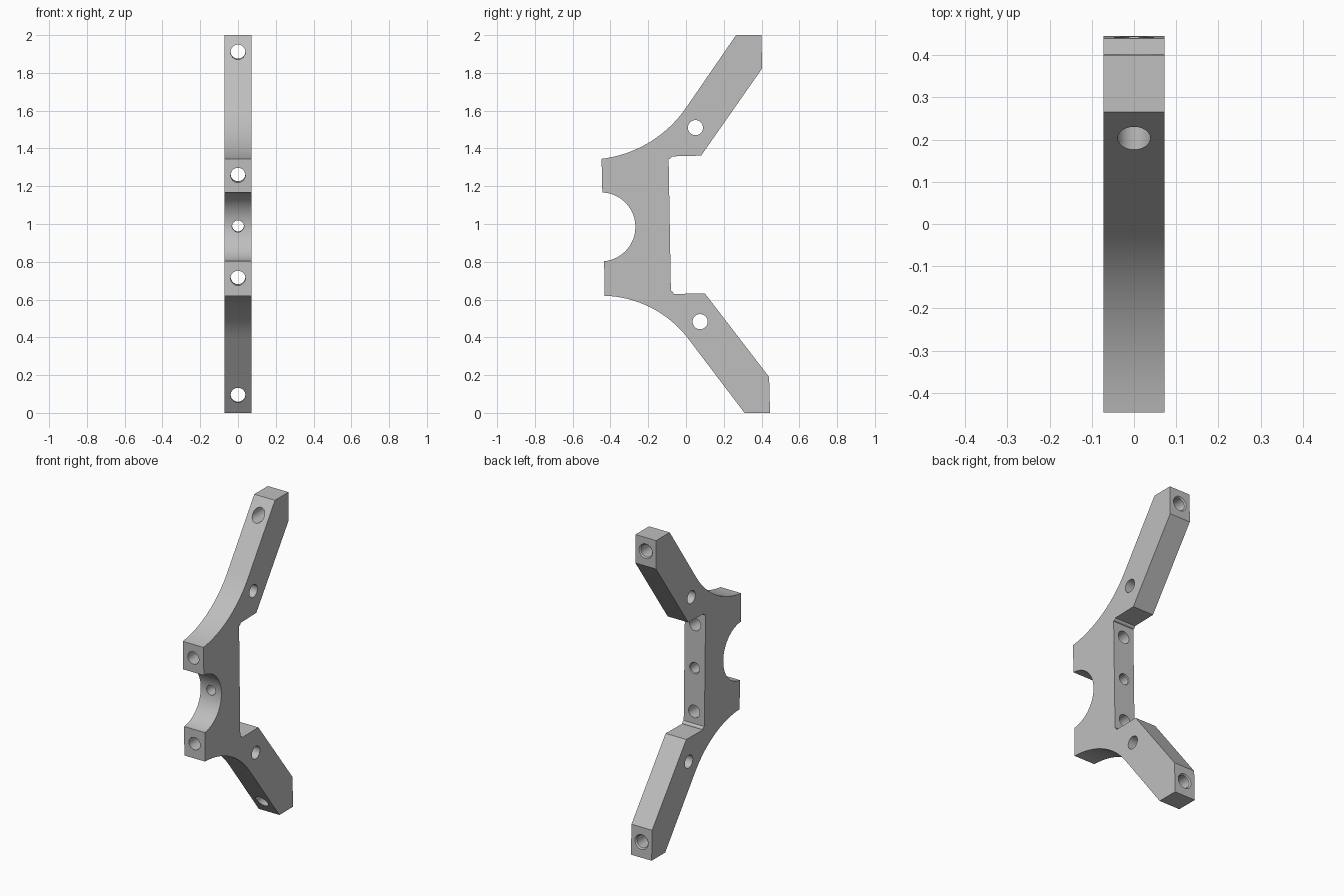
import bpy, bmesh, math
from mathutils import Vector, Matrix

cube = bpy.data.objects.get("Cube")
if cube:
    bpy.data.objects.remove(cube, do_unlink=True)

HALF_WIDTH = 0.072
TILT = math.radians(1.1)

grey = bpy.data.materials.new("plain grey")
grey.use_nodes = True
grey.diffuse_color = (0.52, 0.52, 0.52, 1)
grey.node_tree.nodes["Principled BSDF"].inputs["Base Color"].default_value = grey.diffuse_color


def arc(a, b, sag, steps):
    """Circular arc from a to b, bulging to the right of the chord by sag."""
    a, b = Vector(a), Vector(b)
    chord = b - a
    half = chord.length / 2
    side = Vector((chord.y, -chord.x)).normalized()
    radius = (half * half + sag * sag) / (2 * sag)
    centre = (a + b) / 2 + side * (sag - radius)
    sweep = 4 * math.atan(sag / half)
    start = a - centre
    return [centre + Matrix.Rotation(sweep * i / steps, 2) @ start for i in range(steps + 1)]


def make_object(name, bm):
    mesh = bpy.data.meshes.new(name)
    bmesh.ops.recalc_face_normals(bm, faces=bm.faces)
    bm.to_mesh(mesh)
    bm.free()
    mesh.materials.append(grey)
    obj = bpy.data.objects.new(name, mesh)
    bpy.context.collection.objects.link(obj)
    return obj


# Side outline (y, z): upper arm, hub with saddle, lower arm
outline = arc((-0.447, 1.345), (0.0, 1.615), 0.056, 24)
outline += [(0.265, 2), (0.4, 2), (0.402, 1.822), (0.08, 1.362)]
outline += arc((-0.077, 1.358), (-0.092, 1.343), 0.0044, 6)[::1]
outline += arc((-0.08, 0.645), (-0.065, 0.63), 0.0044, 6)
outline += [(0.1, 0.632), (0.44, 0.19), (0.445, 0), (0.31, 0)]
outline += arc((0.01, 0.395), (-0.432, 0.62), 0.056, 24)
outline += [(-0.433, 0.803)]
outline += arc((-0.433, 0.803), (-0.443, 1.167), 0.17, 40)[1:]

# The inner corners are hollow, so mirror each fillet across its chord
def hollow(points):
    a, b = points[0], points[-1]
    axis = (b - a).normalized()
    return [a + 2 * (p - a).dot(axis) * axis - (p - a) for p in points]


first = 29
outline[first:first + 7] = hollow(outline[first:first + 7])
outline[first + 7:first + 14] = hollow(outline[first + 7:first + 14])

bm = bmesh.new()
face = bm.faces.new([bm.verts.new((-HALF_WIDTH, p[0], p[1])) for p in outline])
extruded = bmesh.ops.extrude_face_region(bm, geom=[face], use_keep_orig=True)
bmesh.ops.translate(bm, vec=(2 * HALF_WIDTH, 0, 0),
                    verts=[v for v in extruded["geom"] if isinstance(v, bmesh.types.BMVert)])
bracket = make_object("bracket", bm)


def drill(point, axis, r1, r2, length):
    """Cut a round or tapered hole centred on point along axis."""
    cutter_bm = bmesh.new()
    turn = Vector(axis).to_track_quat('Z', 'Y').to_matrix().to_4x4()
    bmesh.ops.create_cone(cutter_bm, cap_ends=True, segments=32, radius1=r1, radius2=r2,
                          depth=length, matrix=Matrix.Translation(point) @ turn)
    cutter = make_object("hole_cutter", cutter_bm)
    cutter.hide_render = True
    cut = bracket.modifiers.new("hole", 'BOOLEAN')
    cut.operation, cut.solver, cut.object = 'DIFFERENCE', 'EXACT', cutter
    bpy.ops.object.modifier_apply(modifier=cut.name)
    bpy.data.objects.remove(cutter, do_unlink=True)


bpy.context.view_layer.objects.active = bracket
bracket.select_set(True)

# Cross holes through the arms
for y, z in ((0.05, 1.51), (0.075, 0.483)):
    drill((0, y, z), (1, 0, 0), 0.04, 0.04, 0.5)

# Front-to-back holes: middle y, z, radius
through = Vector((0, math.cos(TILT), math.sin(TILT)))
for y, z, r in ((0.3, 1.912, 0.039), (-0.26, 1.262, 0.039), (-0.18, 0.99, 0.031),
                (-0.26, 0.717, 0.039), (0.34, 0.096, 0.039)):
    drill((0, y, z), through, r, r, 0.8)

# Shallow countersinks at the back of the arm tips and the hub centre
for y, z, r in ((0.401, 1.914, 0.039), (0.442, 0.098, 0.039), (-0.083, 0.992, 0.031)):
    drill((0, y, z), through, r - 0.002, r + 0.016, 0.02)

bpy.ops.object.shade_smooth_by_angle(angle=math.radians(30))
